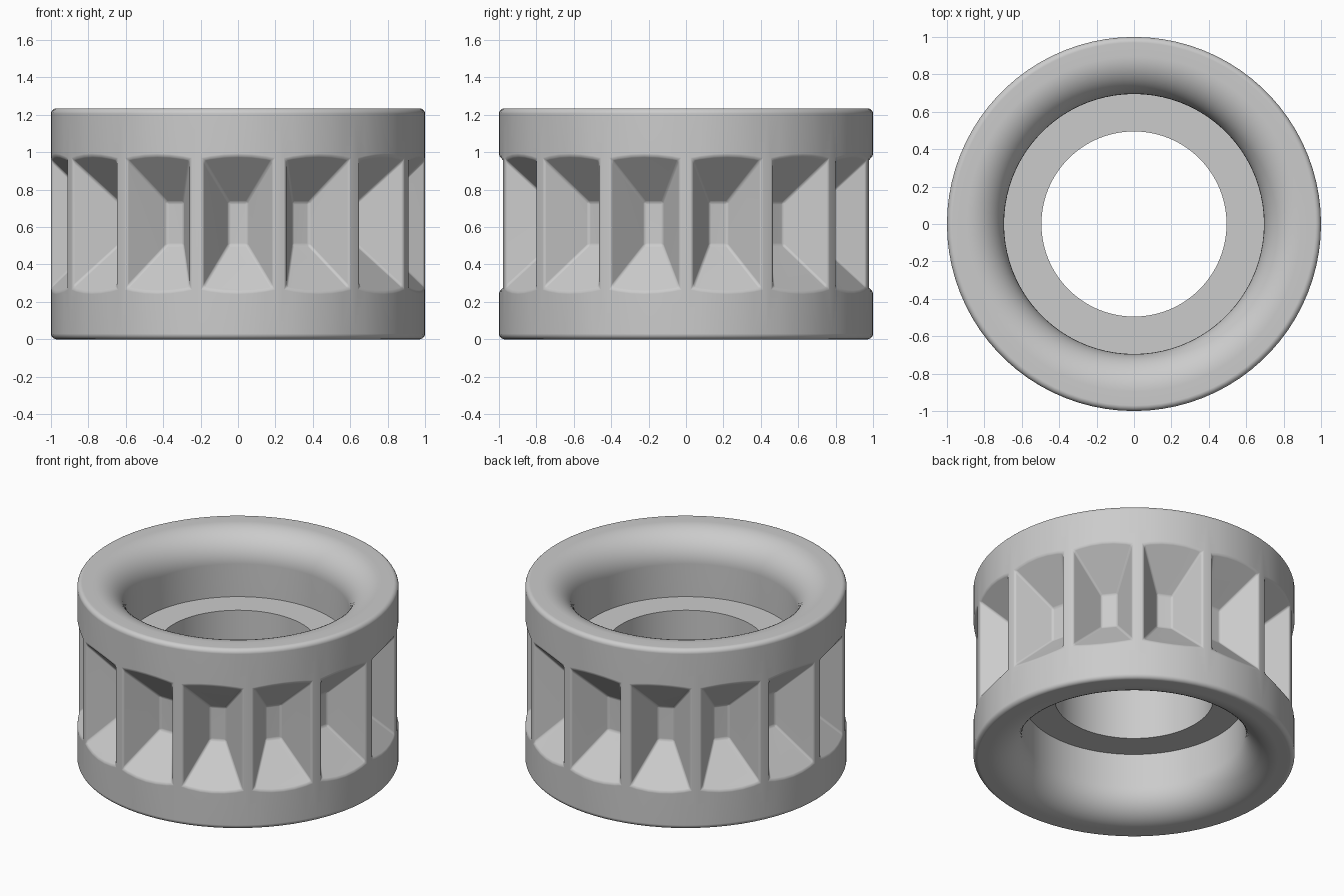
import bpy, bmesh, math
from mathutils import Matrix, Vector

HEIGHT, MID = 1.235, 0.6175
POCKETS, SEGMENTS = 14, 84

cube = bpy.data.objects.get("Cube")
if cube:
    bpy.data.objects.remove(cube, do_unlink=True)


def make_object(name, bm):
    bmesh.ops.recalc_face_normals(bm, faces=bm.faces)
    mesh = bpy.data.meshes.new(name)
    bm.to_mesh(mesh)
    bm.free()
    obj = bpy.data.objects.new(name, mesh)
    bpy.context.collection.objects.link(obj)
    return obj


def arc(r, z, radius, start, end, steps):
    """Points of a fillet around (r, z), angles in degrees."""
    angles = [math.radians(start + (end - start) * i / steps) for i in range(steps + 1)]
    return [(r + radius * math.cos(a), z + radius * math.sin(a)) for a in angles]


# Material
grey = bpy.data.materials.new("plain grey")
grey.use_nodes = True
colour = (0.6, 0.6, 0.6, 1)
grey.diffuse_color = colour
grey.node_tree.nodes["Principled BSDF"].inputs["Base Color"].default_value = colour

# Ring body: upper half profile, mirrored to the lower half, then lathed
upper = [(0.495, 0.81), (0.695, 0.81)]
upper += arc(0.895, HEIGHT - 0.2, 0.2, 180, 90, 12)
upper += arc(0.97, HEIGHT - 0.03, 0.03, 90, 0, 5)
profile = upper + [(r, HEIGHT - z) for r, z in reversed(upper)]

bm = bmesh.new()
rings = []
for i in range(SEGMENTS):
    turn = Matrix.Rotation(math.tau * i / SEGMENTS - math.pi / 2, 3, 'Z')
    rings.append([bm.verts.new(turn @ Vector((r, 0, z))) for r, z in profile])
for i in range(SEGMENTS):
    a, b = rings[i], rings[(i + 1) % SEGMENTS]
    for j in range(len(profile)):
        k = (j + 1) % len(profile)
        bm.faces.new((a[j], b[j], b[k], a[k]))
body = make_object("ring_body", bm)
body.data.materials.append(grey)

# Pocket cutters: one tapered block per pocket
bm = bmesh.new()
for i in range(POCKETS):
    block = bmesh.ops.create_cube(bm, size=2)["verts"]
    for v in block:
        outer = v.co.x > 0
        v.co.x = 1.01 if outer else 0.77
        v.co.y *= 0.206 if outer else 0.05
        v.co.z = MID + v.co.z * (0.375 if outer else 0.115)
    turn = Matrix.Rotation(math.tau * i / POCKETS - math.pi / 2, 3, 'Z')
    bmesh.ops.rotate(bm, verts=block, cent=(0, 0, 0), matrix=turn)
cutter = make_object("pocket_cutter", bm)
cutter.data.materials.append(grey)
cutter.hide_render = True

cut = body.modifiers.new("pockets", 'BOOLEAN')
cut.operation = 'DIFFERENCE'
cut.solver = 'EXACT'
cut.object = cutter
bpy.context.view_layer.update()
cut_mesh = bpy.data.meshes.new_from_object(body.evaluated_get(bpy.context.evaluated_depsgraph_get()))
body.modifiers.clear()
body.data = cut_mesh
bpy.data.objects.remove(cutter, do_unlink=True)

# Soften the pocket edges only
bm = bmesh.new()
bm.from_mesh(body.data)
bmesh.ops.remove_doubles(bm, verts=bm.verts, dist=0.0005)


def on_pocket(edge):
    middle = (edge.verts[0].co + edge.verts[1].co) / 2
    return middle.xy.length > 0.74 and edge.calc_face_angle(0) > math.radians(25)


bmesh.ops.bevel(bm, geom=[e for e in bm.edges if on_pocket(e)], offset=0.012,
                offset_type='OFFSET', segments=3, profile=0.5, affect='EDGES',
                clamp_overlap=False)
bm.to_mesh(body.data)
bm.free()

# Smooth shading with the bore edges kept sharp
bpy.ops.object.select_all(action='DESELECT')
body.select_set(True)
bpy.context.view_layer.objects.active = body
bpy.ops.object.shade_smooth_by_angle(angle=math.radians(35))
weighted = body.modifiers.new("even_shading", 'WEIGHTED_NORMAL')
weighted.keep_sharp = True
